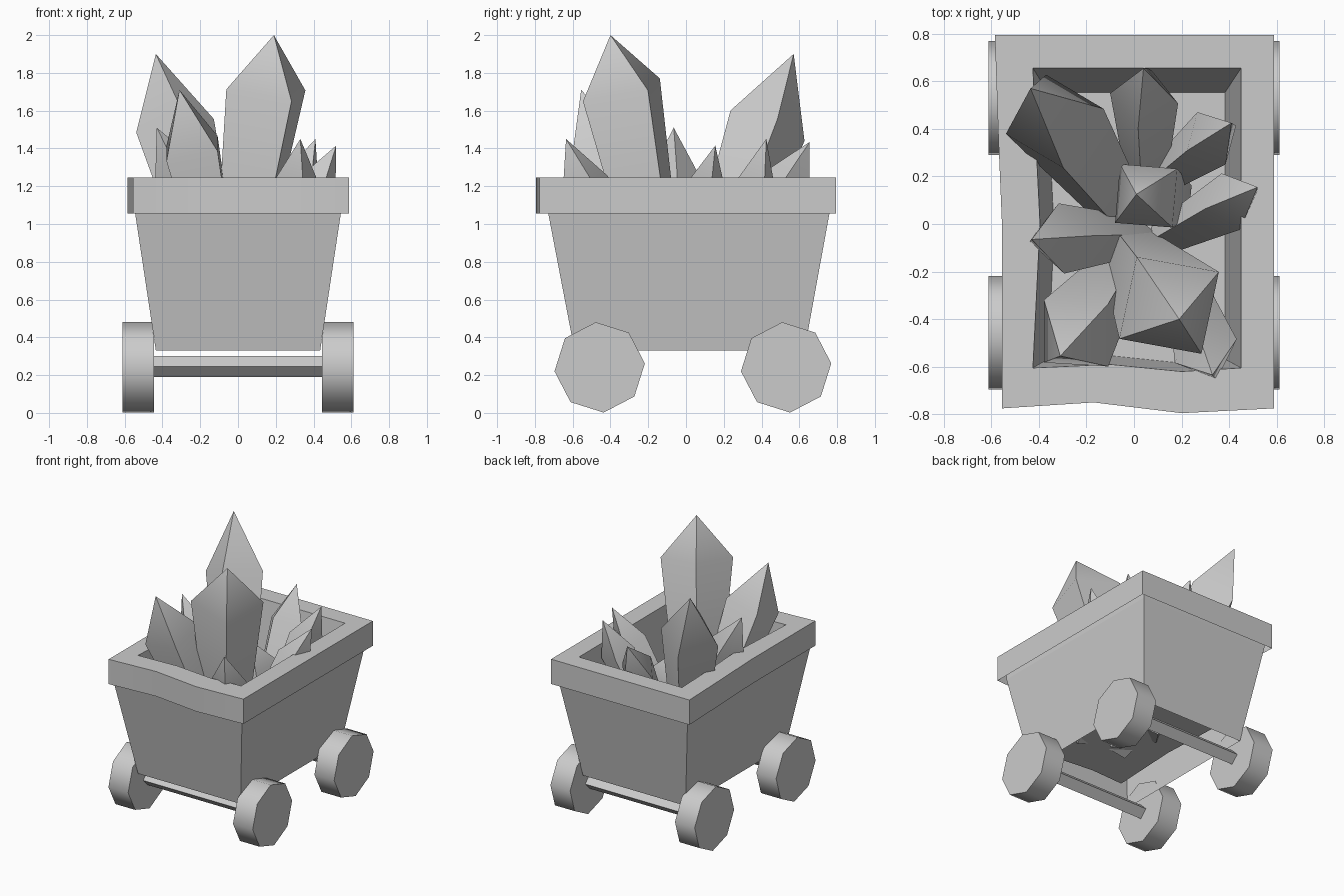
import bpy
import bmesh
from math import cos, sin, radians, tau
from mathutils import Vector

if "Cube" in bpy.data.objects:
    bpy.data.objects.remove(bpy.data.objects["Cube"], do_unlink=True)

# One grey for everything
GREY = (0.6, 0.6, 0.6, 1)
grey = bpy.data.materials.new("plain_grey")
grey.use_nodes = True
grey.diffuse_color = GREY
grey.node_tree.nodes["Principled BSDF"].inputs["Base Color"].default_value = GREY


def loft(name, rings, cap_start=False, cap_end=False, crease=50):
    """Bridge rings of equal length; a one-point last ring makes a tip."""
    bm = bmesh.new()
    loops = [[bm.verts.new(p) for p in ring] for ring in rings]
    for low, high in zip(loops, loops[1:]):
        n = len(low)
        for i in range(n):
            j = (i + 1) % n
            if len(high) == 1:
                bm.faces.new((low[i], low[j], high[0]))
            else:
                bm.faces.new((low[i], low[j], high[j], high[i]))
    if cap_start:
        bm.faces.new(loops[0][::-1])
    if cap_end:
        bm.faces.new(loops[-1])
    mesh = bpy.data.meshes.new(name)
    bm.to_mesh(mesh)
    bm.free()
    mesh.shade_smooth()
    mesh.set_sharp_from_angle(angle=radians(crease))
    mesh.materials.append(grey)
    obj = bpy.data.objects.new(name, mesh)
    bpy.context.collection.objects.link(obj)
    return obj


def at(outline, z):
    return [(x, y, z) for x, y in outline]


def box(left, right, front, back):
    return [(left, front), (right, front), (right, back), (left, back)]


# Tapered cart walls, open underneath, running up inside the rim
wall_top = box(-0.545, 0.545, -0.73, 0.76)
loft("cart_walls", [at(box(-0.435, 0.435, -0.59, 0.627), 0.33),
                    at(wall_top, 1.06), at(wall_top, 1.235)], crease=5)

# Uneven rim that continues down into the inner basin and its floor
outer = [(-0.555, -0.775), (-0.17, -0.75), (0.2, -0.795), (0.588, -0.775),
         (0.588, 0.795), (-0.585, 0.795), (-0.57, 0.36), (-0.555, 0)]
inner = [(-0.425, -0.605), (-0.1, -0.59), (0.2, -0.62), (0.45, -0.605),
         (0.45, 0.655), (-0.425, 0.655), (-0.41, 0.3), (-0.395, 0)]
floor = [(x * 0.85, y * 0.89 - 0.03) for x, y in inner]
loft("rim_and_basin", [at(outer, 1.055), at(outer, 1.245),
                       at(inner, 1.245), at(floor, 0.49)], cap_end=True)


# Wheels and axles lie along x
def rod(name, x0, x1, y, z, radius, sides, turn):
    def ring(x):
        angles = [turn + tau * i / sides for i in range(sides)]
        return [(x, y + radius * cos(a), z + radius * sin(a)) for a in angles]
    loft(name, [ring(x0), ring(x1)], True, True)


for end, y in (("front", -0.457), ("back", 0.53)):
    rod(end + "_axle", -0.46, 0.46, y, 0.245, 0.056, 4, 0)
    rod(end + "_left_wheel", 0.445, 0.612, y, 0.241, 0.24, 8, radians(5))
    rod(end + "_right_wheel", -0.612, -0.445, y, 0.241, 0.24, 8, radians(5))


# Four-sided crystals that widen up to a shoulder, then close to a tip
def crystal(name, tip, foot, shoulder_z, radius, roll, taper=0.55):
    tip, foot = Vector(tip), Vector((*foot, 0.5))
    axis = (tip - foot).normalized()
    side = Vector((1, 0, 0))
    side = (side - axis * side.dot(axis)).normalized()
    across = axis.cross(side)
    shoulder = foot.lerp(tip, (shoulder_z - foot.z) / (tip.z - foot.z))

    def ring(centre, r):
        angles = [radians(roll + 90 * i) for i in range(4)]
        return [centre + (side * cos(a) + across * sin(a)) * r for a in angles]
    loft(name, [ring(foot, radius * taper), ring(shoulder, radius), [tip]],
         cap_start=True)


crystal("tall_crystal", (0.19, -0.40, 2.0), (-0.03, -0.1), 1.71, 0.252, 33, 0.5)
crystal("leaning_crystal", (-0.435, 0.57, 1.9), (-0.06, 0.06), 1.52, 0.215, 10)
crystal("front_crystal", (-0.31, -0.555, 1.71), (-0.05, -0.18), 1.4, 0.195, 45)
crystal("back_crystal", (0.04, 0.655, 1.435), (0.05, 0.15), 1.2, 0.145, -10)
crystal("back_left_crystal", (0.41, 0.425, 1.45), (0.09, 0.18), 1.2, 0.125, 30)
crystal("front_left_crystal", (0.33, -0.635, 1.45), (0.22, -0.25), 1.2, 0.14, 20)
crystal("left_crystal", (0.52, 0.155, 1.415), (0.1, -0.07), 1.17, 0.125, 20)
crystal("right_crystal", (-0.43, -0.065, 1.51), (0.02, -0.05), 1.23, 0.148, 5)
crystal("middle_crystal", (0.01, 0.125, 1.2), (0.17, 0.1), 1.02, 0.175, 40)
